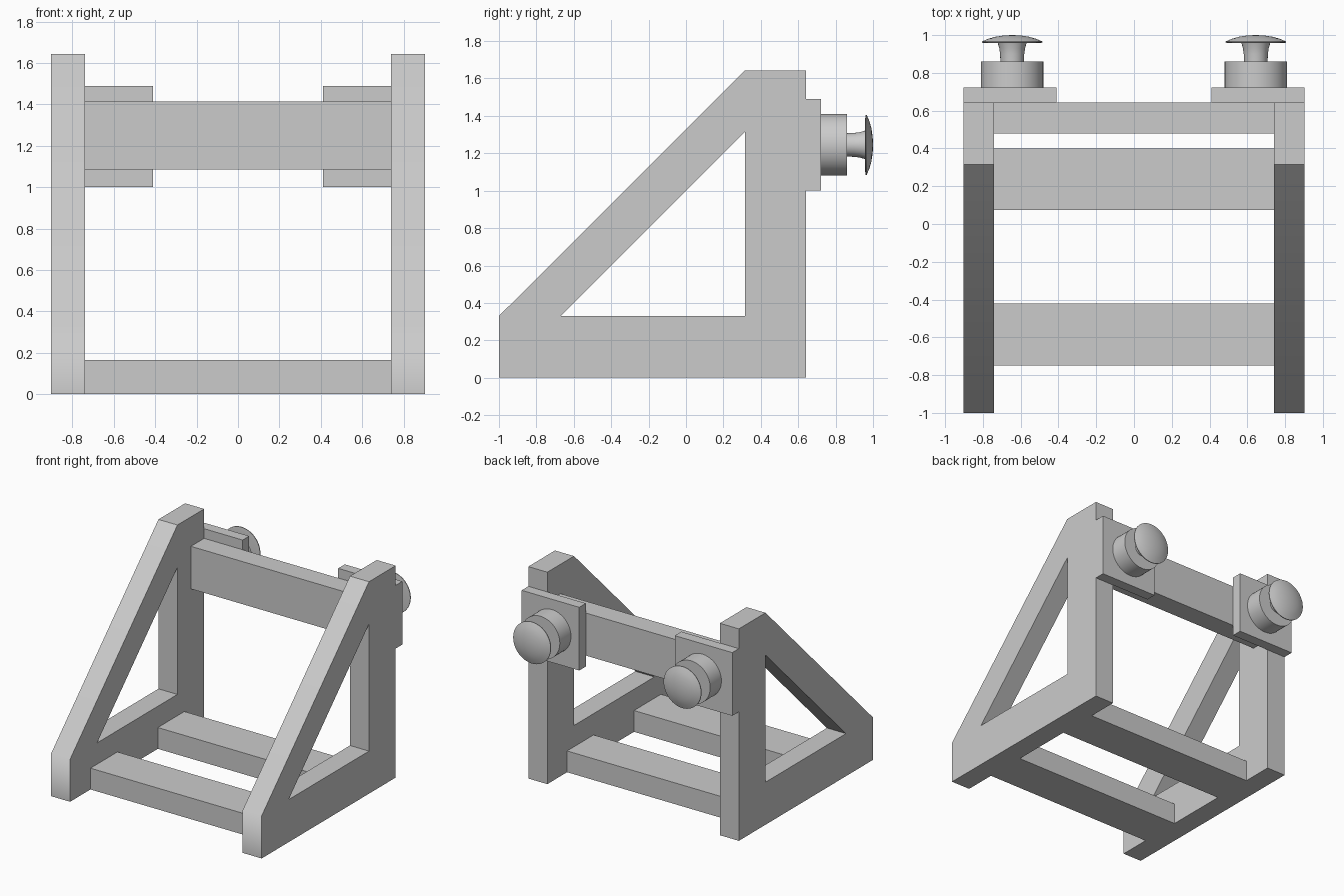
import bpy, bmesh, math

# Remove the default cube
cube = bpy.data.objects.get("Cube")
if cube:
    bpy.data.objects.remove(cube, do_unlink=True)

# Single grey material
grey = bpy.data.materials.new("plain_grey")
grey.use_nodes = True
colour = (0.6, 0.6, 0.6, 1)
grey.diffuse_color = colour
grey.node_tree.nodes["Principled BSDF"].inputs["Base Color"].default_value = colour


def finish(bm, name):
    bmesh.ops.recalc_face_normals(bm, faces=bm.faces)
    mesh = bpy.data.meshes.new(name)
    bm.to_mesh(mesh)
    bm.free()
    mesh.materials.append(grey)
    obj = bpy.data.objects.new(name, mesh)
    bpy.context.collection.objects.link(obj)
    return obj


def box(name, x, y, z):
    bm = bmesh.new()
    bmesh.ops.create_cube(bm, size=1)
    for v in bm.verts:
        v.co = [(a + b) / 2 + (b - a) * c for (a, b), c in zip((x, y, z), v.co)]
    return finish(bm, name)


def side_frame(name, x0, x1):
    """Triangular frame: outer outline joined to a triangular opening."""
    bm = bmesh.new()
    outer = [(-1, 0), (0.642, 0), (0.642, 1.643), (0.315, 1.643), (-1, 0.33)]
    opening = [(-0.67, 0.33), (0.315, 0.33), (0.315, 1.315)]
    o = [bm.verts.new((x0, y, z)) for y, z in outer]
    i = [bm.verts.new((x0, y, z)) for y, z in opening]
    for loop in ((o[0], o[1], i[1], i[0]), (o[1], o[2], o[3], i[2], i[1]),
                 (o[3], o[4], i[0], i[2]), (o[4], o[0], i[0])):
        bm.faces.new(loop)
    moved = bmesh.ops.extrude_face_region(bm, geom=bm.faces[:], use_keep_orig=True)["geom"]
    bmesh.ops.translate(bm, vec=(x1 - x0, 0, 0),
                        verts=[g for g in moved if isinstance(g, bmesh.types.BMVert)])
    # Only the bend between the foot and the slope is softly shaded
    for f in bm.faces:
        f.smooth = True
    for e in bm.edges:
        e.smooth = all(v.co.y < -0.99 and v.co.z > 0.3 for v in e.verts)
    obj = finish(bm, name)
    obj.modifiers.new("face_weighting", 'WEIGHTED_NORMAL').keep_sharp = True


def turned(name, x, z, profile, steps=48):
    """Revolve (radius, y) points around a lengthwise axis."""
    bm = bmesh.new()
    verts = [bm.verts.new((x + r, y, z)) for r, y in profile]
    edges = [bm.edges.new(pair) for pair in zip(verts, verts[1:])]
    bmesh.ops.spin(bm, geom=verts + edges, cent=(x, 0, z), axis=(0, 1, 0),
                   angle=math.tau, steps=steps, use_merge=True)
    bmesh.ops.remove_doubles(bm, verts=bm.verts, dist=0.0001)
    obj = finish(bm, name)
    bpy.ops.object.select_all(action='DESELECT')
    obj.select_set(True)
    bpy.context.view_layer.objects.active = obj
    bpy.ops.object.shade_smooth_by_angle(angle=math.radians(35))


# Cross members between the frames
span = (-0.74, 0.74)
box("buffer_beam", span, (0.48, 0.642), (1.085, 1.415))
box("rear_floor_tie", span, (0.075, 0.4), (0, 0.165))
box("front_floor_tie", span, (-0.75, -0.42), (0, 0.165))

# Frames, mounting plates and buffers on both sides
housing = [(0, 0.72), (0.165, 0.72), (0.165, 0.86), (0, 0.86)]
stem = [(0, 0.855), (0.062, 0.855), (0.064, 0.9), (0.068, 0.93), (0.077, 0.96), (0, 0.96)]
head = [(0, 0.957), (0.13, 0.957), (0.161, 0.96), (0.161, 0.966),
        (0.125, 0.981), (0.09, 0.991), (0.045, 0.998), (0, 1)]
for label, s in (("left", 1), ("right", -1)):
    side_frame(label + "_side_frame", s * 0.74, s * 0.903)
    box(label + "_mounting_plate", sorted((s * 0.41, s * 0.903)), (0.642, 0.723), (1.0, 1.49))
    for part, profile in (("housing", housing), ("stem", stem), ("head", head)):
        turned(f"{label}_buffer_{part}", s * 0.645, 1.245, profile)
